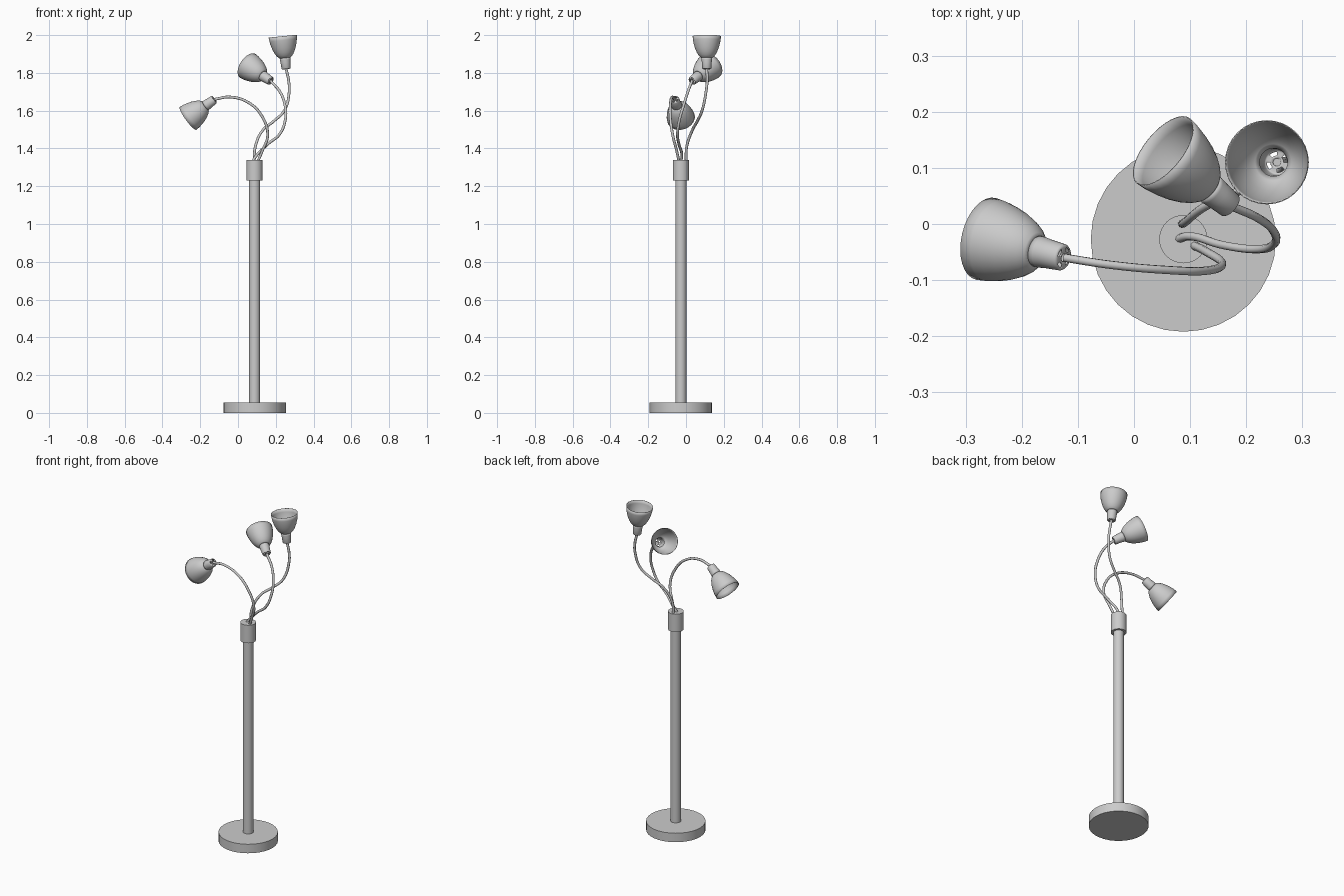
import bpy, bmesh, math
from mathutils import Vector

old = bpy.data.objects.get("Cube")
if old:
    bpy.data.objects.remove(old, do_unlink=True)

metal = bpy.data.materials.new("grey_metal")
metal.use_nodes = True
grey = (0.6, 0.6, 0.6, 1)
metal.diffuse_color = grey
metal.node_tree.nodes["Principled BSDF"].inputs["Base Color"].default_value = grey

AXIS_X, AXIS_Y = 0.088, -0.027


def finish(obj, angle=40):
    """Give the part its material and smooth it, keeping sharp edges."""
    obj.data.materials.clear()
    obj.data.materials.append(metal)
    bpy.ops.object.select_all(action="DESELECT")
    obj.select_set(True)
    bpy.context.view_layer.objects.active = obj
    if obj.type == "CURVE":
        bpy.ops.object.convert(target="MESH")
    bpy.ops.object.shade_smooth_by_angle(angle=math.radians(angle))


def cylinder(name, radius, bottom, top, sides=32):
    bpy.ops.mesh.primitive_cylinder_add(
        vertices=sides, radius=radius, depth=top - bottom,
        location=(AXIS_X, AXIS_Y, (bottom + top) / 2))
    obj = bpy.context.object
    obj.name = name
    finish(obj)


def lathe(name, profile, start, end, sides=32, slot_ring=None):
    """Spin (radius, distance) pairs around the line from start to end."""
    bm = bmesh.new()
    rings = [[bm.verts.new((r * math.cos(math.tau * i / sides),
                            r * math.sin(math.tau * i / sides), t))
              for i in range(sides)] for r, t in profile]
    for k, (a, b) in enumerate(zip(rings, rings[1:])):
        for i in range(sides):
            if k == slot_ring and i % 8 < 4:
                continue  # open vent slot
            j = (i + 1) % sides
            bm.faces.new((a[i], a[j], b[j], b[i]))
    mesh = bpy.data.meshes.new(name)
    bm.to_mesh(mesh)
    bm.free()
    obj = bpy.data.objects.new(name, mesh)
    bpy.context.collection.objects.link(obj)
    obj.location = start
    obj.rotation_euler = (Vector(end) - Vector(start)).to_track_quat("Z", "Y").to_euler()
    shell = obj.modifiers.new("wall", "SOLIDIFY")
    shell.thickness = 0.002
    shell.offset = -1
    finish(obj)


def stem(name, points):
    curve = bpy.data.curves.new(name, "CURVE")
    curve.dimensions = "3D"
    curve.bevel_depth = 0.0075
    curve.bevel_resolution = 2
    curve.resolution_u = 8
    curve.use_fill_caps = True
    spline = curve.splines.new("BEZIER")
    spline.bezier_points.add(len(points) - 1)
    for bp, co in zip(spline.bezier_points, points):
        bp.co = co
        bp.handle_left_type = bp.handle_right_type = "AUTO"
    obj = bpy.data.objects.new(name, curve)
    bpy.context.collection.objects.link(obj)
    finish(obj, 60)


# Stand
cylinder("base", 0.165, 0, 0.055)
cylinder("pole", 0.029, 0.05, 1.24)
cylinder("collar", 0.043, 1.23, 1.34)

# Lamp profiles: vented socket and bell-shaped shade
SOCKET = [(0.007, 0), (0.012, 0), (0.019, 0), (0.022, 0.001), (0.024, 0.004),
          (0.026, 0.035), (0.028, 0.05), (0.028, 0.06)]
SHADE = [(0.026, 0.058), (0.034, 0.063), (0.044, 0.074), (0.053, 0.089),
         (0.062, 0.11), (0.069, 0.134), (0.073, 0.154), (0.075, 0.175)]

# Each lamp: socket end, rim centre, and stem path from the collar
LAMPS = {
    "low": ((-0.125, -0.06, 1.66), (-0.27, -0.025, 1.555),
            [(0.1, -0.035, 1.32), (0.13, -0.05, 1.39), (0.157, -0.07, 1.47),
             (0.13, -0.083, 1.565), (0.06, -0.082, 1.64), (-0.04, -0.073, 1.672)]),
    "middle": ((0.173, 0.032, 1.757), (0.055, 0.128, 1.835),
               [(0.07, -0.03, 1.32), (0.1, -0.022, 1.365), (0.16, -0.038, 1.425),
                (0.22, -0.045, 1.475), (0.25, -0.035, 1.55), (0.25, -0.015, 1.62),
                (0.222, 0.01, 1.7)]),
    "high": ((0.255, 0.11, 1.82), (0.237, 0.11, 1.992),
             [(0.085, 0, 1.32), (0.092, 0.004, 1.41), (0.13, 0.033, 1.495),
              (0.19, 0.06, 1.545), (0.245, 0.085, 1.6), (0.271, 0.106, 1.7),
              (0.268, 0.112, 1.76)]),
}

for name, (start, end, path) in LAMPS.items():
    lathe(name + "_socket", SOCKET, start, end, slot_ring=1)
    lathe(name + "_shade", SHADE, start, end)
    stem(name + "_stem", path + [start])
